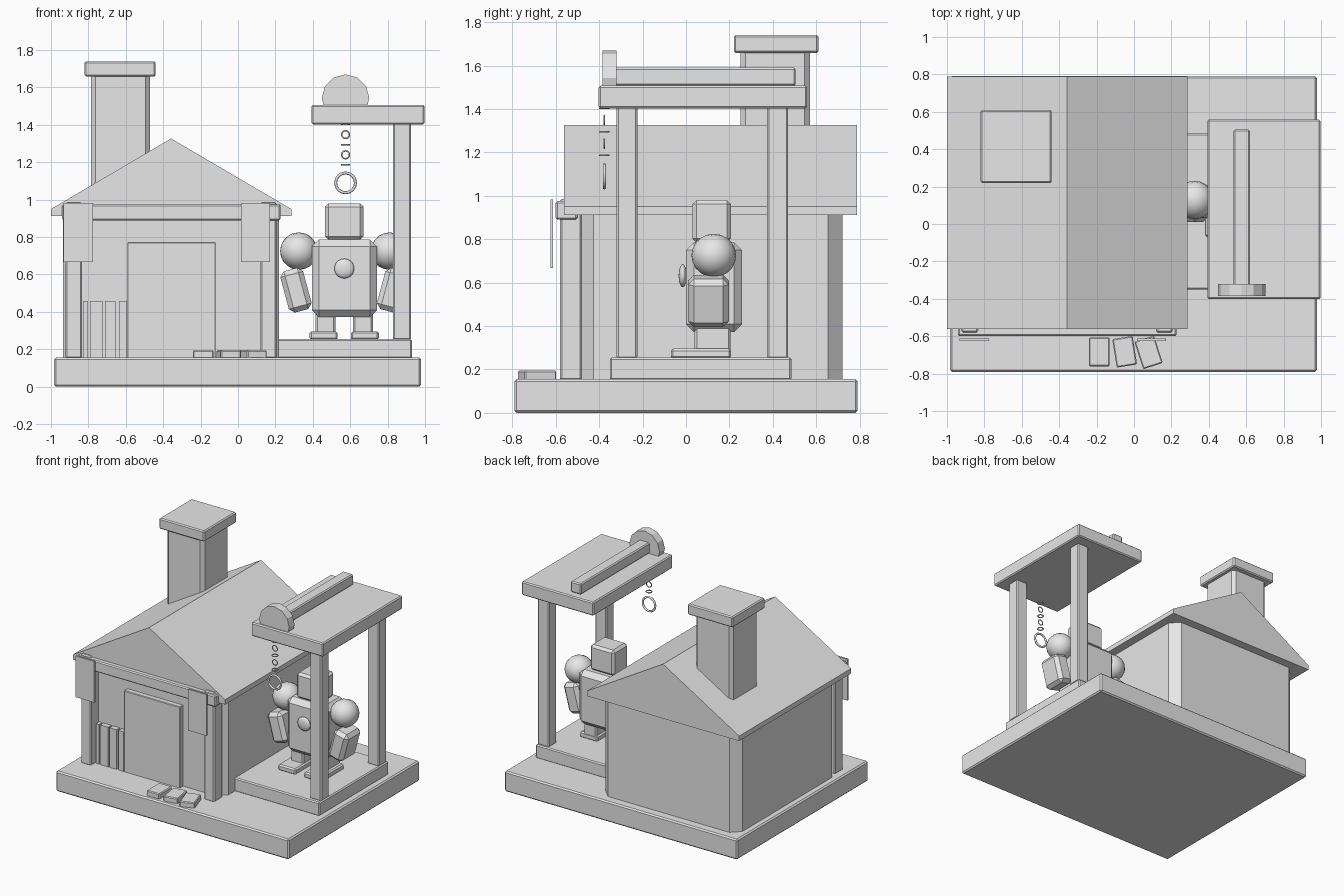
import bpy, bmesh, math
from mathutils import Vector, Matrix

if "Cube" in bpy.data.objects:
    bpy.data.objects.remove(bpy.data.objects["Cube"])

grey = bpy.data.materials.new("plain_grey")
grey.diffuse_color = (0.8, 0.8, 0.8, 1)
grey.use_nodes = True
grey.node_tree.nodes["Principled BSDF"].inputs["Base Color"].default_value = grey.diffuse_color


def finish(name, bm, smooth=False):
    bmesh.ops.recalc_face_normals(bm, faces=bm.faces)
    for f in bm.faces:
        f.smooth = smooth
    me = bpy.data.meshes.new(name)
    bm.to_mesh(me)
    bm.free()
    me.materials.append(grey)
    ob = bpy.data.objects.new(name, me)
    bpy.context.collection.objects.link(ob)
    return ob


def box(name, x, y, z, bevel=0.0, upright=False, rot=None):
    """Box from (min, max) ranges; bevel all edges or only the upright ones."""
    bm = bmesh.new()
    size = [r[1] - r[0] for r in (x, y, z)]
    bmesh.ops.create_cube(bm, size=1, matrix=Matrix.Diagonal((*size, 1)))
    if bevel:
        edges = [e for e in bm.edges if not upright
                 or abs(e.verts[0].co.z - e.verts[1].co.z) > 1e-4]
        bmesh.ops.bevel(bm, geom=edges, offset=bevel, segments=1,
                        affect='EDGES', profile=0.5)
    ob = finish(name, bm)
    ob.location = [(r[0] + r[1]) / 2 for r in (x, y, z)]
    if rot:
        ob.rotation_euler = rot
    return ob


def ball(name, centre, radii, seg=20, rings=10):
    bm = bmesh.new()
    m = (Matrix.Translation(centre) @ Matrix.Diagonal((*radii, 1))
         @ Matrix.Rotation(math.pi / 2, 4, 'Y'))
    bmesh.ops.create_uvsphere(bm, u_segments=seg, v_segments=rings, radius=1, matrix=m)
    return finish(name, bm, True)


def ring(name, centre, major, minor, upright, n=16, k=6):
    bm = bmesh.new()
    grid = []
    for i in range(n):
        a = 2 * math.pi * i / n
        loop = []
        for j in range(k):
            b = 2 * math.pi * j / k
            r, h = major + minor * math.cos(b), minor * math.sin(b)
            p = Vector((r * math.cos(a), r * math.sin(a), h))
            if upright:
                p = Vector((p.x, -p.z, p.y))
            loop.append(bm.verts.new(p + Vector(centre)))
        grid.append(loop)
    for i in range(n):
        for j in range(k):
            a, b = grid[i], grid[(i + 1) % n]
            bm.faces.new((a[j], b[j], b[(j + 1) % k], a[(j + 1) % k]))
    return finish(name, bm, True)


# ground slab
box("base", (-0.984, 0.979), (-0.79, 0.79), (0, 0.155), 0.01)

# house body with chamfered corners
CX = -0.358
box("house_walls", (CX - 0.577, CX + 0.577), (-0.49, 0.72), (0.15, 0.915), 0.065, True)

# gabled roof
bm = bmesh.new()
profile = [(-1, 0.912), (0.285, 0.912), (0.285, 0.95), (CX, 1.327), (-1, 0.95)]
face = bm.faces.new([bm.verts.new((x, -0.562, z)) for x, z in profile])
ext = bmesh.ops.extrude_face_region(bm, geom=[face])
bmesh.ops.translate(bm, vec=(0, 1.35, 0),
                    verts=[v for v in ext["geom"] if isinstance(v, bmesh.types.BMVert)])
finish("roof", bm)

# chimney
box("chimney_stack", (-0.785, -0.47), (0.25, 0.57), (0.92, 1.67), 0.024, True)
box("chimney_cap", (-0.82, -0.44), (0.22, 0.61), (1.658, 1.74), 0.008)

# porch frame, hanging cloths
for side in (-1, 1):
    c = CX + side * 0.52
    box("porch_post", (c - 0.043, c + 0.043), (-0.58, -0.48), (0.15, 0.985), 0.008)
box("porch_beam", (-0.94, 0.228), (-0.60, -0.50), (0.89, 0.975), 0.008)
for x0 in (-0.932, 0.015):
    box("hanging_cloth", (x0, x0 + 0.157), (-0.625, -0.612), (0.668, 0.982))

# door and short plank fence
box("door", (-0.592, -0.12), (-0.53, -0.47), (0.15, 0.773), 0.004)
for x0, x1 in ((-0.828, -0.802), (-0.792, -0.725), (-0.712, -0.655), (-0.637, -0.594)):
    box("plank", (x0, x1), (-0.53, -0.48), (0.15, 0.457))

# stepping stones
for x, y, deg in ((-0.185, -0.684, 0), (-0.05, -0.683, 9), (0.078, -0.686, 18)):
    box("stepping_stone", (x - 0.055, x + 0.055), (y - 0.077, y + 0.077),
        (0.15, 0.195), 0.006, rot=(0, 0, math.radians(deg)))

# side shelter
box("platform", (0.19, 0.93), (-0.35, 0.485), (0.15, 0.255), 0.008)
for y in (-0.272, 0.422):
    box("shelter_post", (0.828, 0.925), (y - 0.048, y + 0.048), (0.25, 1.41), 0.008)
box("shelter_roof", (0.392, 0.997), (-0.402, 0.558), (1.403, 1.507), 0.008)
box("top_rail", (0.533, 0.62), (-0.33, 0.505), (1.507, 1.59), 0.008)

# pulley wheel on the rail
bm = bmesh.new()
bmesh.ops.create_cone(bm, cap_ends=True, segments=12, radius1=0.127, radius2=0.127, depth=0.065,
                      matrix=Matrix.Translation((0.575, -0.353, 1.543))
                      @ Matrix.Rotation(math.pi / 2, 4, 'X'))
finish("pulley_wheel", bm)

# chain and its end ring
for i in range(5):
    ring("chain_link", (0.575, -0.376, 1.402 - i * 0.054), 0.021, 0.004, i % 2 == 1, 12)
ring("chain_end_ring", (0.575, -0.376, 1.09), 0.053, 0.008, True)

# robot figure
RX, RY = 0.568, 0.125
box("robot_body", (0.395, 0.742), (0.0, 0.258), (0.372, 0.787), 0.037)
box("robot_head", (RX - 0.102, RX + 0.102), (0.03, 0.207), (0.785, 0.98), 0.018)
ball("chest_knob", (RX, -0.015, 0.632), (0.053, 0.019, 0.053), 16, 10)
for s in (-1, 1):
    ball("shoulder", (RX + s * 0.243, 0.128, 0.725), (0.1, 0.103, 0.1))
    x = RX + s * 0.258
    box("forearm", (x - 0.063, x + 0.063), (0.01, 0.197), (0.402, 0.63), 0.026,
        rot=(0, math.radians(15 * s), 0))
    x = RX + s * 0.1
    box("leg", (x - 0.053, x + 0.053), (0.04, 0.205), (0.27, 0.4), 0.01)
    x = RX + s * 0.11
    box("foot", (x - 0.075, x + 0.075), (-0.07, 0.207), (0.25, 0.296), 0.01)
